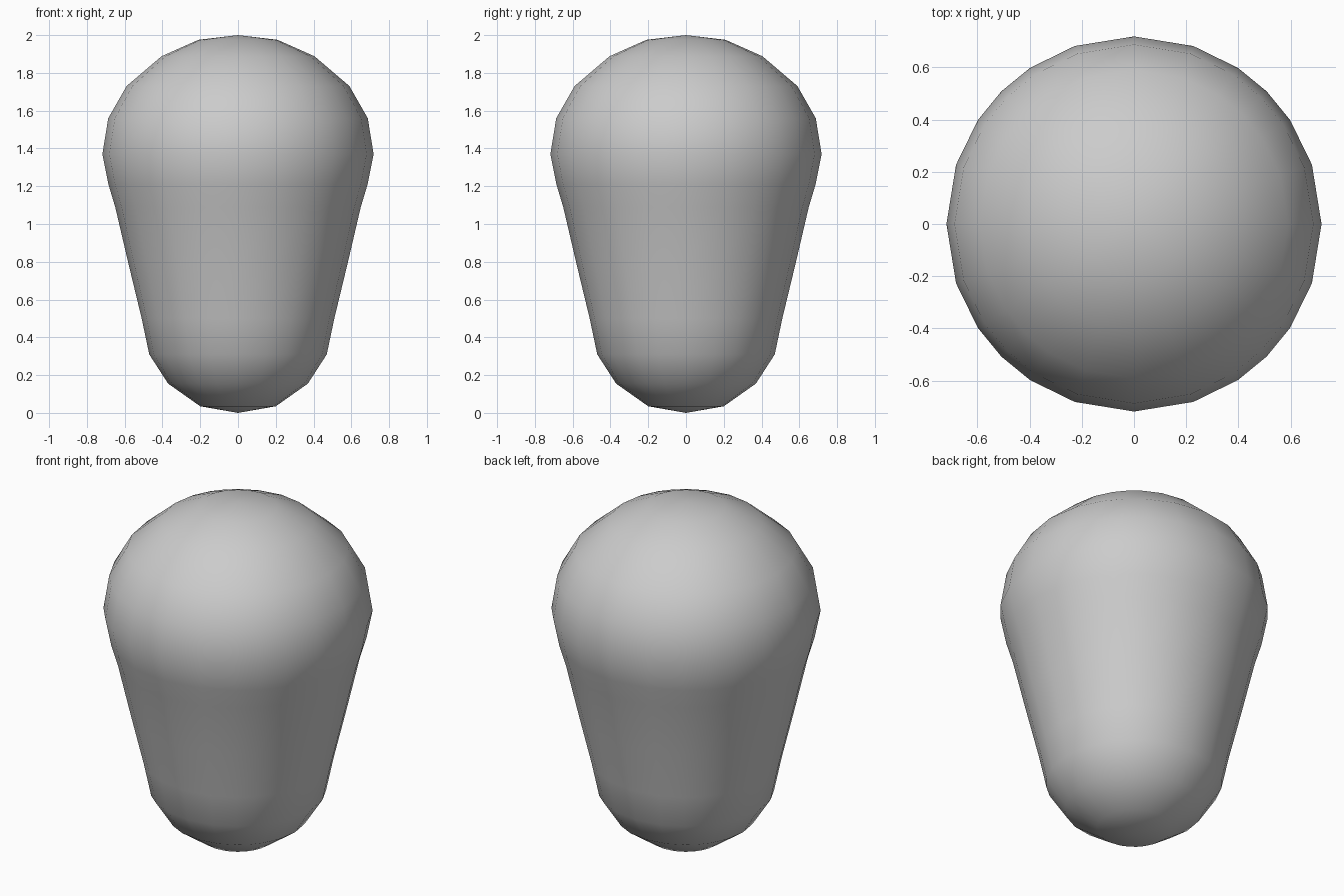
import bpy, bmesh, math

if "Cube" in bpy.data.objects:
    bpy.data.objects.remove(bpy.data.objects["Cube"])

# Profile of the body: (radius, height) from bottom to top
PROFILE = [(0.20, 0.035), (0.37, 0.155), (0.47, 0.31), (0.51, 0.50),
           (0.58, 0.79), (0.65, 1.09), (0.686, 1.21), (0.718, 1.37),
           (0.687, 1.56), (0.59, 1.73), (0.405, 1.888), (0.21, 1.975)]

# Side directions, spaced like the grid of a cube blown up to a ball
ANGLES = [q * math.pi / 2 + math.atan(k / 3)
          for q in range(4) for k in (-3, -2, -1, 0, 1, 2)]
COUNT = len(ANGLES)

grey = bpy.data.materials.new("plain grey")
grey.diffuse_color = (0.6, 0.6, 0.6, 1)
grey.use_nodes = True
grey.node_tree.nodes["Principled BSDF"].inputs["Base Color"].default_value = grey.diffuse_color

# Rounded body, wide domed top and tapered lower part
bm = bmesh.new()
rings = [[bm.verts.new((r * math.cos(a), r * math.sin(a), z)) for a in ANGLES]
         for r, z in PROFILE]
for low, high in zip(rings, rings[1:]):
    for i in range(COUNT):
        j = (i + 1) % COUNT
        bm.faces.new((low[i], low[j], high[j], high[i]))

# Closed ends
bottom = bm.verts.new((0, 0, 0))
top = bm.verts.new((0, 0, 2))
for i in range(COUNT):
    j = (i + 1) % COUNT
    bm.faces.new((rings[0][j], rings[0][i], bottom))
    bm.faces.new((rings[-1][i], rings[-1][j], top))
for face in bm.faces:
    face.smooth = True

mesh = bpy.data.meshes.new("body")
bm.to_mesh(mesh)
bm.free()
mesh.materials.append(grey)
body = bpy.data.objects.new("body", mesh)
bpy.context.collection.objects.link(body)
